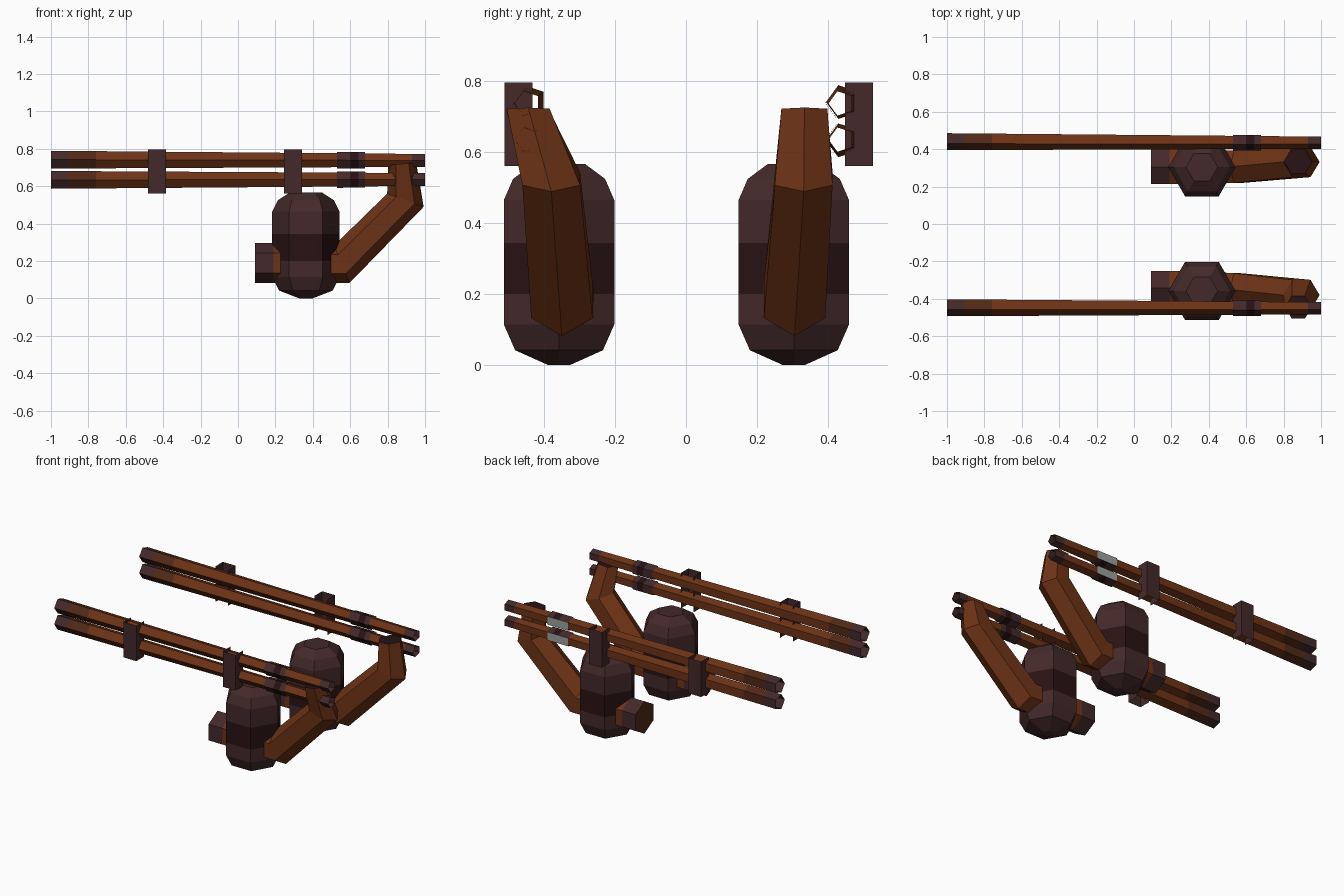
import bpy, math
from mathutils import Vector

if "Cube" in bpy.data.objects:
    bpy.data.objects.remove(bpy.data.objects["Cube"])


def mat(name, rgb):
    m = bpy.data.materials.new(name)
    m.diffuse_color = (*rgb, 1)
    m.use_nodes = True
    m.node_tree.nodes["Principled BSDF"].inputs["Base Color"].default_value = m.diffuse_color
    return m


RUST = mat("rust_orange", (0.155, 0.033, 0.008))
BROWN = mat("rust_brown", (0.085, 0.022, 0.008))
PLUM = mat("plum_brown", (0.058, 0.022, 0.023))
MAROON = mat("dark_maroon", (0.022, 0.006, 0.007))
GREY = mat("bare_metal", (0.33, 0.36, 0.33))
MATS = [RUST, BROWN, PLUM, MAROON, GREY]


def make(name, verts, faces, mats):
    me = bpy.data.meshes.new(name)
    me.from_pydata([tuple(v) for v in verts], [], faces)
    for m in MATS:
        me.materials.append(m)
    for p, m in zip(me.polygons, mats):
        p.material_index = MATS.index(m)
    me.update()
    ob = bpy.data.objects.new(name, me)
    bpy.context.collection.objects.link(ob)
    return ob


def loft(name, rings, band_mats, caps=None):
    """Join rings of points; one material per band, optional end caps."""
    n = len(rings[0])
    verts = [v for r in rings for v in r]
    faces, mats = [], []
    for i, m in enumerate(band_mats):
        for k in range(n):
            k2 = (k + 1) % n
            faces.append((i * n + k, i * n + k2, (i + 1) * n + k2, (i + 1) * n + k))
            mats.append(m[k] if isinstance(m, list) else m)
    if caps:
        faces += [tuple(reversed(range(n))), tuple(range(len(verts) - n, len(verts)))]
        mats += caps
    return make(name, verts, faces, mats)


def pentagon(x, y, z, r):
    # five-sided section around x, one corner pointing to -y
    return [Vector((x, y - r * math.cos(a), z + r * math.sin(a)))
            for a in (-k * math.tau / 5 for k in range(5))]


def along(x, left, right):
    t = (x + 1) / 2
    return left + (right - left) * t


def rail(name, y0, y1, z0, z1):
    # long open tapering tube
    xs = [-1, -0.91, -0.76, 0.93, 1]
    loft(name, [pentagon(x, along(x, y0, y1), along(x, z0, z1), along(x, 0.05, 0.036))
                for x in xs], [PLUM, BROWN, RUST, PLUM])


def clamp(name, y0, y1, z0, z1, bare):
    # short sleeve round the rail, with a bare back face on one side
    xs = [0.53, 0.60, 0.645, 0.68]
    rows = []
    for m in (PLUM, MAROON, PLUM):
        row = [m] * 5
        if bare:
            row[2] = GREY
        rows.append(row)
    loft(name, [pentagon(x, along(x, y0, y1), along(x, z0, z1), 0.046) for x in xs], rows)


def bracket(name, x, y_in, y_out):
    # thin upright channel open toward the rails
    a, b = x - 0.047, x + 0.047
    plan = [(a, y_in), (a, y_out), (b, y_out), (b, y_in)]
    verts = [(px, py, z) for z in (0.562, 0.797) for px, py in plan]
    make(name, verts, [(i, i + 1, i + 5, i + 4) for i in range(3)], [PLUM] * 3)


def tank(name, x, y):
    # six-sided capsule with a dark band
    prof = [(0.035, 0), (0.143, 0.042), (0.18, 0.115), (0.18, 0.2), (0.18, 0.345),
            (0.18, 0.465), (0.15, 0.525), (0.085, 0.567)]
    rings = [[Vector((x + r * math.cos(k * math.tau / 6), y + r * math.sin(k * math.tau / 6), z))
              for k in range(6)] for r, z in prof]
    loft(name, rings, [PLUM, PLUM, PLUM, MAROON, PLUM, PLUM, PLUM], [PLUM, PLUM])


def bent_pipe(name, path, radii, mats):
    # six-sided pipe mitred at each bend, bends lie in the xz plane
    pts = [Vector(p) for p in path]
    rings = []
    for i, p in enumerate(pts):
        d0 = pts[i] - pts[i - 1] if i else pts[1] - pts[0]
        d1 = pts[i + 1] - pts[i] if i < len(pts) - 1 else d0
        d0, d1 = [Vector((d.x, 0, d.z)).normalized() for d in (d0, d1)]
        t = (d0 + d1).normalized()
        v = Vector((-t.z, 0, t.x)) / max(t.dot(d0), 0.5)
        r = radii[i]
        rings.append([p + v * r * math.cos(a) + Vector((0, -r * math.sin(a), 0))
                      for a in (k * math.tau / 6 for k in range(6))])
    loft(name, rings, mats, [BROWN, MAROON])


# Each side: rail y left/right, bracket inner/outer y, tank y, pipe y at bend/elbow/top
SIDES = {
    "front": (-0.443, -0.447, -0.433, -0.512, -0.358, (-0.343, -0.35, -0.38, -0.445)),
    "back": (0.445, 0.438, 0.448, 0.527, 0.304, (0.306, 0.306, 0.332, 0.334)),
}
for side, (ya, yb, bi, bo, ty, (p0, p1, p2, p3)) in SIDES.items():
    for level, z0, z1 in (("upper", 0.742, 0.738), ("lower", 0.634, 0.636)):
        rail(f"{side}_{level}_rail", ya, yb, z0, z1)
        clamp(f"{side}_{level}_clamp", ya, yb, z0, z1, side == "back")
    for i, x in enumerate((-0.433, 0.294)):
        bracket(f"{side}_bracket_{i + 1}", x, bi, bo)
    tank(f"{side}_tank", 0.363, ty)
    bent_pipe(f"{side}_bent_pipe",
              [(0.09, p0, 0.19), (0.19, p0, 0.19), (0.555, p1, 0.183),
               (0.895, p2, 0.525), (0.878, p3, 0.72)],
              [0.107, 0.107, 0.1, 0.094, 0.07 if side == "front" else 0.075],
              [PLUM, RUST, RUST, RUST])
